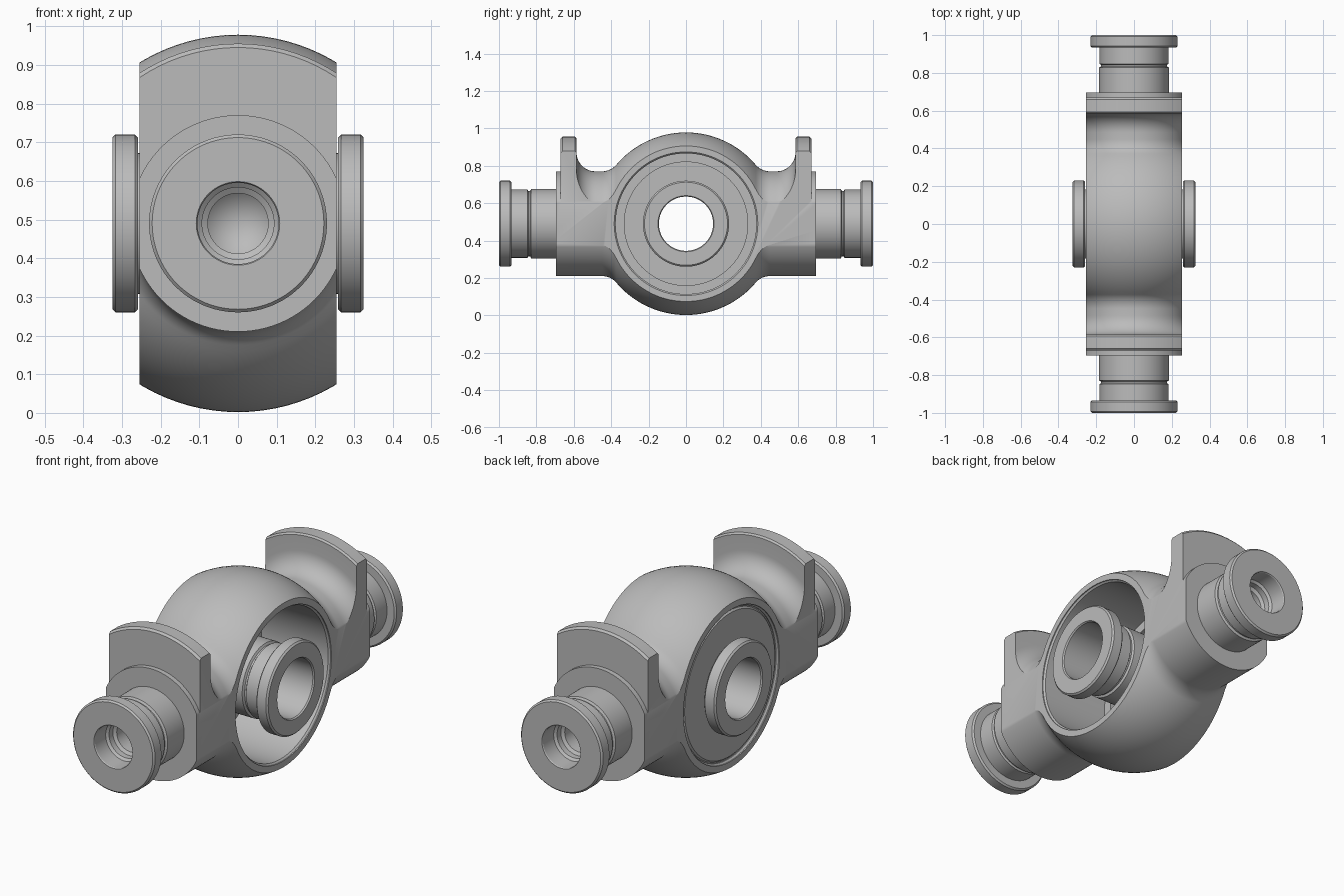
import bpy, bmesh, math
from mathutils import Matrix, Vector

cube = bpy.data.objects.get("Cube")
if cube:
    bpy.data.objects.remove(cube, do_unlink=True)

MID = 0.49          # height of both axes
HALF = 0.255        # half width of the housing
BALL = 0.488        # radius of the ball
ARM = 0.28          # radius of the arms
FILLET = 0.1
STEPS = 96

steel = bpy.data.materials.new("grey_steel")
steel.use_nodes = True
steel.diffuse_color = (0.5, 0.5, 0.5, 1)
steel.node_tree.nodes["Principled BSDF"].inputs["Base Color"].default_value = (0.5, 0.5, 0.5, 1)


def add_object(name, bm):
    bmesh.ops.recalc_face_normals(bm, faces=bm.faces)
    mesh = bpy.data.meshes.new(name)
    bm.to_mesh(mesh)
    bm.free()
    mesh.materials.append(steel)
    obj = bpy.data.objects.new(name, mesh)
    bpy.context.collection.objects.link(obj)
    return obj


def lathe(name, profile, axis, side=1):
    """Turn a closed (radius, position) outline about the x or y axis."""
    bm = bmesh.new()
    rings = []
    for i in range(STEPS):
        a = 2 * math.pi * i / STEPS
        ring = []
        for r, p in profile:
            u, w, p = r * math.cos(a), r * math.sin(a), p * side
            co = (p, u, MID + w) if axis == "x" else (u, p, MID + w)
            ring.append(bm.verts.new(co))
        rings.append(ring)
    n = len(profile)
    for i in range(STEPS):
        a, b = rings[i], rings[(i + 1) % STEPS]
        for j in range(n):
            k = (j + 1) % n
            if profile[j][0] or profile[k][0]:
                bm.faces.new((a[j], a[k], b[k], b[j]))
    bmesh.ops.remove_doubles(bm, verts=bm.verts, dist=1e-5)
    bmesh.ops.dissolve_degenerate(bm, edges=bm.edges, dist=1e-6)
    return add_object(name, bm)


def box(name, size, centre):
    bm = bmesh.new()
    place = Matrix.Translation(centre) @ Matrix.Diagonal((*size, 1))
    bmesh.ops.create_cube(bm, size=1, matrix=place)
    return add_object(name, bm)


def combine(target, tool, operation):
    mod = target.modifiers.new("combine", "BOOLEAN")
    mod.operation, mod.object, mod.solver = operation, tool, "EXACT"
    bpy.context.view_layer.objects.active = target
    bpy.ops.object.modifier_apply(modifier=mod.name)
    bpy.data.objects.remove(tool, do_unlink=True)


def smooth(obj):
    obj.data.shade_smooth()
    obj.data.set_sharp_from_angle(angle=math.radians(25))


def arc(cr, cp, radius, start, end, steps):
    """Points of an arc; the angle is measured from the turning axis."""
    pts = []
    for i in range(steps + 1):
        a = start + (end - start) * i / steps
        pts.append((cr + radius * math.sin(a), cp + radius * math.cos(a)))
    return pts


# Ball with arms, blended by a fillet
fr = ARM + FILLET
fp = math.sqrt((BALL + FILLET) ** 2 - fr ** 2)
touch = math.atan2(fr, fp)
half = arc(0, 0, BALL, math.pi / 2, touch, 20)
half += arc(fr, fp, FILLET, touch + math.pi, 1.5 * math.pi, 12)[1:]
half += [(ARM, 0.695), (0, 0.695)]
outline = [(r, -p) for r, p in reversed(half)] + half[1:]
housing = lathe("housing", outline, "y")

# Upper end flanges with a rounded root
flange = [(0.2, 0.485), (0.279, 0.485)]
flange += arc(fr, 0.485, FILLET, 1.5 * math.pi, 2 * math.pi, 12)
flange += [(0.457, 0.585), (0.465, 0.593), (0.465, 0.66), (0.455, 0.67), (0.2, 0.67)]
for side in (-1, 1):
    plate = lathe("flange", flange, "y", side)
    combine(plate, box("upper_half", (2, 3, 1), Vector((0, 0, MID + 0.5))), "INTERSECT")
    combine(housing, plate, "UNION")

# Flat sides and the cross bore
combine(housing, box("side_trim", (2 * HALF, 3, 2), Vector((0, 0, MID))), "INTERSECT")
bore = [(0, -0.3), (0.384, -0.3), (0.384, -0.25), (0.376, -0.242),
        (0.376, 0.242), (0.384, 0.25), (0.384, 0.3), (0, 0.3)]
combine(housing, lathe("bore", bore, "x"), "DIFFERENCE")
smooth(housing)

# Stepped cover closing the bore on the right side
cover = [(0.18, -0.246), (0.362, -0.246), (0.37, -0.238), (0.38, -0.238),
         (0.38, -0.13), (0.33, -0.13), (0.33, -0.18), (0.18, -0.18)]
smooth(lathe("bore_cover", cover, "x"))


def neck(end):
    """Collar, neck and retaining groove, from the outer end inwards."""
    shape = [(0.222, 0), (0.23, 0.008), (0.23, 0.058), (0.222, 0.066), (0.182, 0.066),
             (0.182, 0.152), (0.174, 0.158), (0.174, 0.166), (0.185, 0.172)]
    return [(r, end - d) for r, d in shape]


# Hollow cross hub with a collar at each end
right = neck(0.325)
left = [(r, -p) for r, p in reversed(right)]
hub = [(0.15, 0.325)] + right + left + [(0.15, -0.325), (0.145, -0.318), (0.145, 0.318)]
smooth(lathe("cross_hub", hub, "x"))

# End trunnions with a stepped, drilled hole
drill = [(0, 0.72), (0.078, 0.79), (0.078, 0.86), (0.093, 0.87),
         (0.093, 0.9), (0.105, 0.91), (0.105, 0.995), (0.108, 1.0)]
for name, side in (("front_trunnion", -1), ("back_trunnion", 1)):
    smooth(lathe(name, drill + neck(1.0) + [(0.185, 0.68), (0, 0.68)], "y", side))
